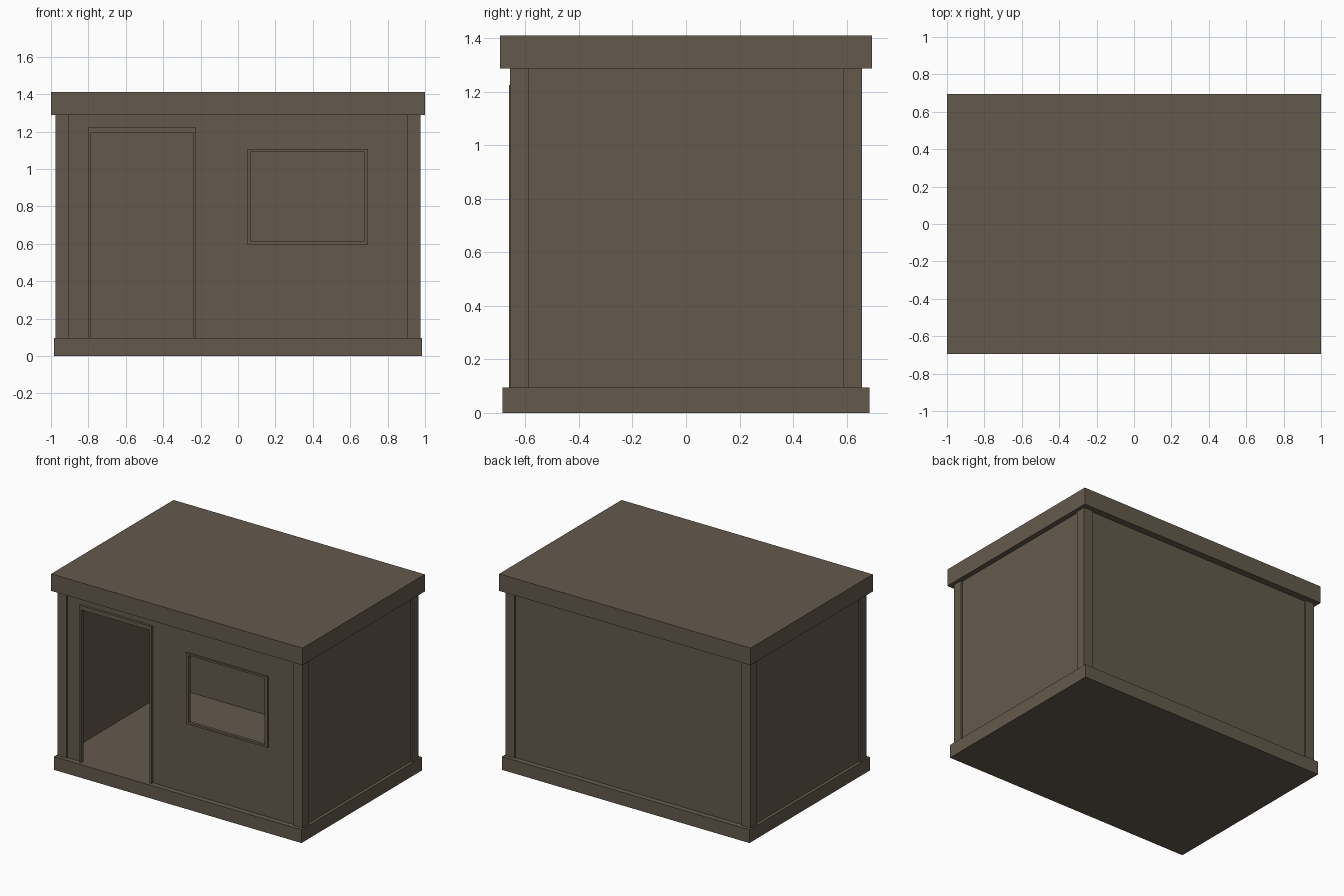
import bpy, bmesh

if "Cube" in bpy.data.objects:
    bpy.data.objects.remove(bpy.data.objects["Cube"])

mat = bpy.data.materials.new("weathered_brown")
mat.diffuse_color = (0.127, 0.102, 0.073, 1)
mat.use_nodes = True
mat.node_tree.nodes["Principled BSDF"].inputs["Base Color"].default_value = mat.diffuse_color


def finish(name, bm):
    bmesh.ops.recalc_face_normals(bm, faces=bm.faces)
    me = bpy.data.meshes.new(name)
    bm.to_mesh(me)
    bm.free()
    me.materials.append(mat)
    ob = bpy.data.objects.new(name, me)
    bpy.context.collection.objects.link(ob)
    return ob


def box(name, x0, x1, y0, y1, z0, z1):
    bm = bmesh.new()
    bmesh.ops.create_cube(bm, size=1)
    for v in bm.verts:
        v.co = ((x0 + x1) / 2 + v.co.x * (x1 - x0),
                (y0 + y1) / 2 + v.co.y * (y1 - y0),
                (z0 + z1) / 2 + v.co.z * (z1 - z0))
    return finish(name, bm)


def panel(name, xs, zs, holes, y0, y1):
    """Upright slab on a grid in x and z, leaving out the hole cells."""
    bm = bmesh.new()
    for i in range(len(xs) - 1):
        for j in range(len(zs) - 1):
            if (i, j) in holes:
                continue
            bm.faces.new([bm.verts.new((x, y0, z)) for x, z in (
                (xs[i], zs[j]), (xs[i + 1], zs[j]),
                (xs[i + 1], zs[j + 1]), (xs[i], zs[j + 1]))])
    bmesh.ops.remove_doubles(bm, verts=bm.verts, dist=1e-5)
    ext = bmesh.ops.extrude_face_region(bm, geom=bm.faces[:], use_keep_orig=True)
    for g in ext["geom"]:
        if isinstance(g, bmesh.types.BMVert):
            g.co.y = y1
    return finish(name, bm)


FLOOR, TOP = 0.095, 1.287
WX, WY, T = 0.963, 0.646, 0.01   # outer wall planes and wall thickness

# floor slab and flat roof
box("floor_slab", -0.985, 0.985, -0.685, 0.685, 0, FLOOR)
box("roof", -1, 1, -0.695, 0.695, TOP, 1.41)

# corner posts
for sx in (-1, 1):
    for sy in (-1, 1):
        xa, xb = sorted((sx * 0.903, sx * 0.975))
        ya, yb = sorted((sy * 0.586, sy * 0.658))
        box("corner_post", xa, xb, ya, yb, FLOOR, TOP)

# plain side and back walls
box("left_wall", -WX, -WX + T, -WY, WY, FLOOR, TOP)
box("right_wall", WX - T, WX, -WY, WY, FLOOR, TOP)
box("back_wall", -WX + T, WX - T, WY - T, WY, FLOOR, TOP)

# front wall with doorway and window openings
panel("front_wall", [-WX + T, -0.785, -0.24, 0.067, 0.673, WX - T],
      [FLOOR, 0.612, 1.093, 1.195, TOP],
      {(1, 0), (1, 1), (1, 2), (3, 1)}, -WY, -WY + T)

# raised trims around the openings
panel("door_frame", [-0.80, -0.785, -0.24, -0.225], [FLOOR, 1.195, 1.225],
      {(1, 0)}, -0.662, -WY + T)
panel("window_frame", [0.047, 0.067, 0.673, 0.695], [0.597, 0.612, 1.093, 1.107],
      {(1, 1)}, -0.658, -WY + T)
